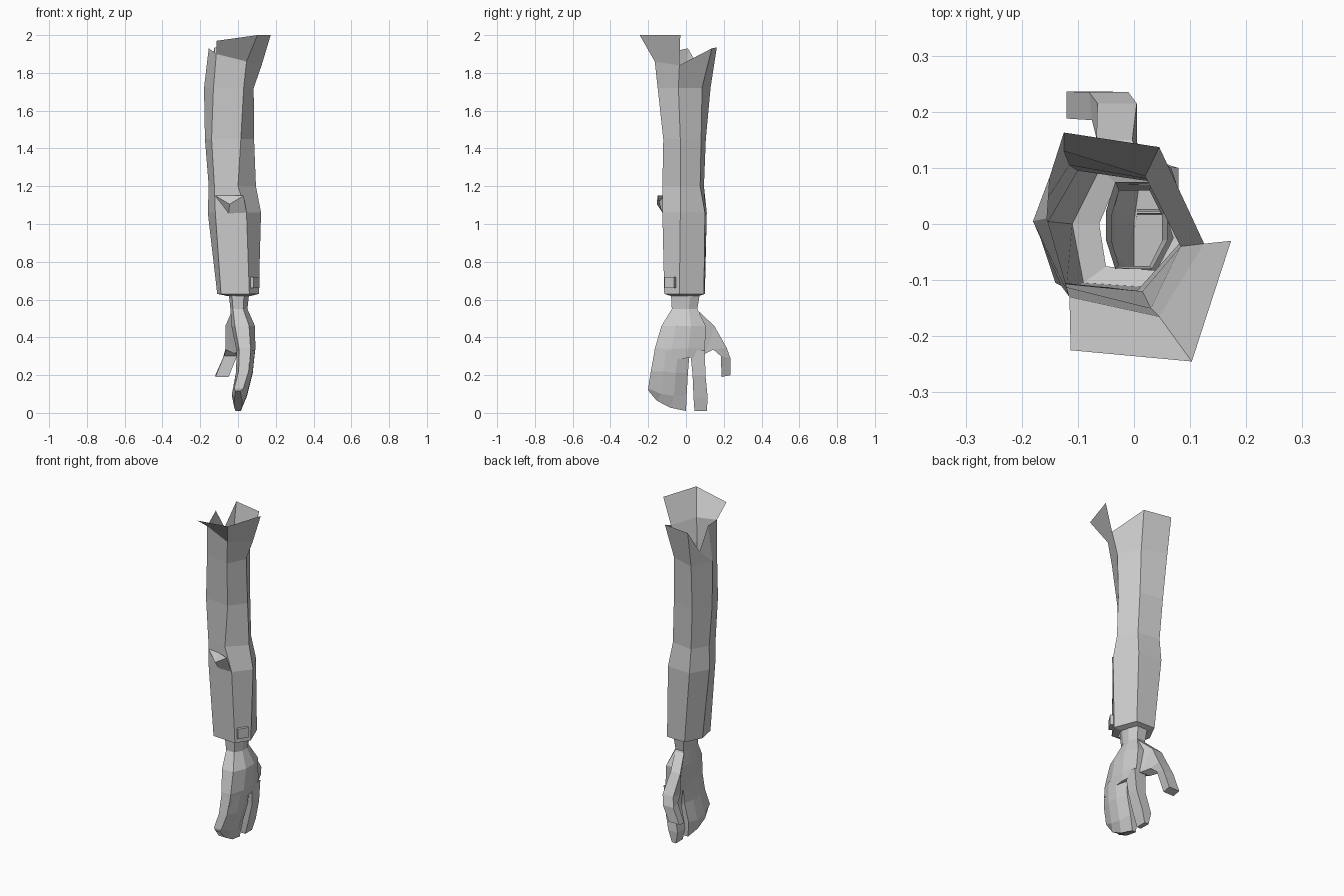
import bpy, bmesh
from mathutils import Vector, Matrix

cube = bpy.data.objects.get("Cube")
if cube:
    bpy.data.objects.remove(cube, do_unlink=True)

grey = bpy.data.materials.new("plain_grey")
grey.use_nodes = True
grey.diffuse_color = (0.6, 0.6, 0.6, 1)
grey.node_tree.nodes["Principled BSDF"].inputs["Base Color"].default_value = (0.6, 0.6, 0.6, 1)


def finish(name, bm):
    bmesh.ops.recalc_face_normals(bm, faces=bm.faces)
    mesh = bpy.data.meshes.new(name)
    bm.to_mesh(mesh)
    bm.free()
    mesh.materials.append(grey)
    obj = bpy.data.objects.new(name, mesh)
    bpy.context.scene.collection.objects.link(obj)
    return obj


def loft(name, rings, cap_start=False, cap_end=False):
    """Skin a list of equal-length closed rings."""
    bm = bmesh.new()
    rows = [[bm.verts.new(p) for p in ring] for ring in rings]
    n = len(rows[0])
    for a, b in zip(rows, rows[1:]):
        for i in range(n):
            j = (i + 1) % n
            bm.faces.new((a[i], a[j], b[j], b[i]))
    if cap_start:
        bm.faces.new(rows[0])
    if cap_end:
        bm.faces.new(rows[-1])
    return finish(name, bm)


def patch(name, points, faces):
    bm = bmesh.new()
    vs = [bm.verts.new(p) for p in points]
    for f in faces:
        bm.faces.new([vs[i] for i in f])
    return finish(name, bm)


def hexagon(z, fl, fr, right, br, bl, left):
    return [(x, y, z) for x, y in (fl, fr, right, br, bl, left)]


# Sleeve: six-sided tube, corners ordered front-left round to left
cuff = hexagon(0.63, (-.09, -.105), (.06, -.115), (.11, -.035), (.06, .095), (-.06, .1), (-.11, .0))
elbow_low = hexagon(1.06, (-.12, -.11), (.045, -.125), (.122, -.03), (.05, .1), (-.1, .11), (-.16, .005))
elbow_high = hexagon(1.2, (-.125, -.105), (.0, -.125), (.095, -.03), (.035, .075), (-.1, .095), (-.155, .0))
mid_arm = hexagon(1.45, (-.14, -.105), (.015, -.12), (.085, -.03), (.025, .08), (-.115, .105), (-.175, .0))
upper_arm = hexagon(1.72, (-.13, -.11), (.03, -.15), (.083, -.04), (.02, .085), (-.125, .13), (-.18, .005))
hem = [(x * .6 + .004, y * .72, .62) for x, y, z in cuff]
loft("sleeve", [hem, cuff, elbow_low, elbow_high, mid_arm, upper_arm])

# Torn shoulder edge and flared collar
top = [(-.115, -.13, 1.9), (.045, -.165, 1.86), (.125, -.035, 1.84),
       (.045, .137, 1.93), (-.125, .163, 1.935), (-.155, .01, 1.93)]
notch = [(-.15, .085, 1.8)]
flare = [(-.113, -.225, 1.97), (.103, -.245, 2), (.173, -.03, 2)]
shoulder = [Vector(p) for p in upper_arm + top + notch + flare]
patch("shoulder_edge", shoulder, [
    (0, 1, 7, 6), (1, 2, 8, 7), (2, 3, 9, 8), (3, 4, 10, 9),
    (4, 12, 10), (4, 5, 12), (5, 11, 12), (5, 0, 6, 11),
    (6, 7, 14, 13), (7, 8, 15, 14)])

# Folded cloth at the front of the elbow
patch("elbow_fold",
      [(-.12, -.11, 1.15), (-.045, -.155, 1.105), (.03, -.15, 1.15),
       (-.05, -.112, 1.05), (-.045, -.12, 1.15), (.045, -.125, 1.06)],
      [(0, 1, 3), (1, 2, 5, 3), (0, 4, 1), (4, 2, 1)])

# Cuff button tab, lying on the front-right panel
along = Vector((.05, .08, 0)).normalized()
out = Vector((along.y, -along.x, 0))
bm = bmesh.new()
bmesh.ops.create_cube(bm, size=1)
bmesh.ops.scale(bm, vec=(.062, .022, .06), verts=bm.verts)
frame = Matrix((along, -out, (0, 0, 1))).transposed()
bmesh.ops.rotate(bm, matrix=frame, verts=bm.verts)
bmesh.ops.translate(bm, vec=(.089, -.083, .69), verts=bm.verts)
finish("cuff_tab", bm)


def slab(z_list, y_list, x_in, x_out, thin=0.25):
    """Ring across the hand: outer side front to back, then inner side back."""
    inset = (x_out - x_in) * thin
    last = len(y_list) - 1
    outer, inner = [], []
    for i, (y, z) in enumerate(zip(y_list, z_list)):
        d = inset if i in (0, last) else 0
        outer.append((x_out - d, y, z))
        inner.append((x_in + d * .6, y, z))
    return outer + inner[::-1]


def even(front, back, n=4):
    return [front + (back - front) * i / (n - 1) for i in range(n)]


# Wrist and palm
palm = [(.64, -.08, .075, -.05, .06), (.55, -.075, .06, -.04, .05),
        (.46, -.13, .105, -.035, .09), (.34, -.165, .1, -.01, .092)]
rings = [slab([z] * 4, even(f, b), i, o) for z, f, b, i, o in palm]
rings.append(slab([.27, .28, .29, .3], even(-.175, .095), .0, .085))
loft("palm", rings, cap_end=True)

# Three joined fingers, curling inward with a rounded tip line
loft("joined_fingers", [
    slab([.33] * 4, even(-.166, .02), -.008, .09),
    slab([.22, .22, .21, .21], even(-.186, .01), -.01, .078),
    slab([.13, .1, .09, .1], even(-.2, .004), -.032, .048),
    slab([.115, .065, .028, .01], [-.197, -.155, -.085, 0], -.02, .022)], cap_end=True)

# Index finger
loft("index_finger", [
    slab([.33] * 2, [.022, .1], .0, .088, .1),
    slab([.2] * 2, [.035, .103], .0, .076, .1),
    slab([.08] * 2, [.04, .115], -.028, .045, .1),
    slab([.01] * 2, [.045, .11], -.012, .02, .1)], cap_end=True)


# Thumb: each section has an upper point, a lower point and a width
def thumb_ring(up, low, w):
    return [(up[0] - w, *up[1:]), (up[0] + w, *up[1:]), (low[0] + w, *low[1:]), (low[0] - w, *low[1:])]


loft("thumb", [
    thumb_ring((.0, .06, .545), (.025, .075, .32), .03),
    thumb_ring((-.035, .15, .46), (.01, .105, .315), .032),
    thumb_ring((-.03, .215, .345), (-.03, .145, .335), .035),
    thumb_ring((-.045, .235, .29), (-.04, .185, .3), .035),
    thumb_ring((-.085, .236, .2), (-.085, .188, .19), .035)], cap_start=True, cap_end=True)
